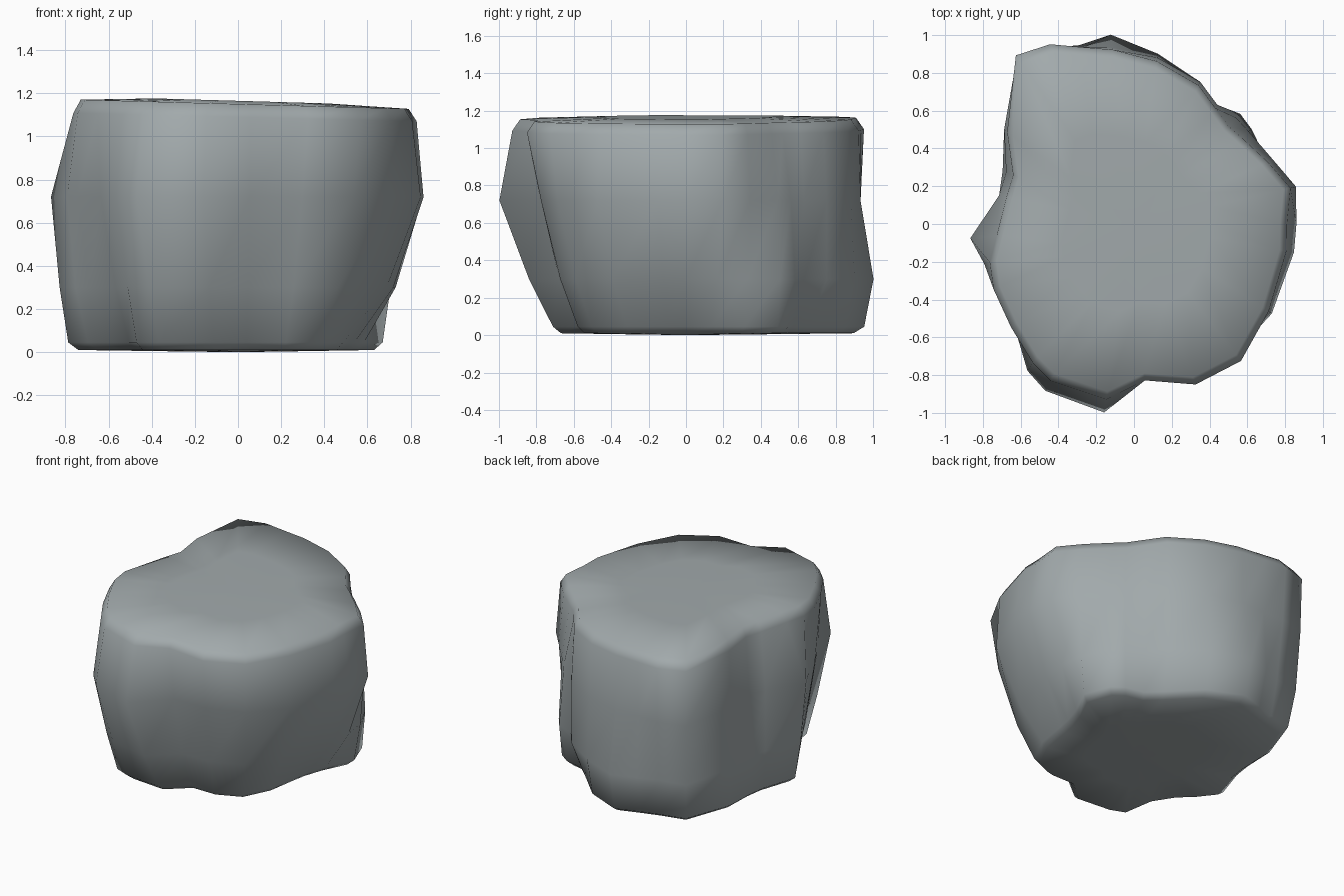
import bpy, bmesh, math

# Vertical facets of the boulder: angle, then radius at the four side heights
FACETS = [
    (0, .54, .72, .86, .81), (13, .60, .75, .88, .85), (25, .74, .78, .81, .78),
    (39, .78, .80, .78, .73), (46, .76, .81, .78, .72), (55, .70, .77, .77, .75),
    (65, .73, .83, .83, .81), (82, .86, .91, .89, .87), (97, .96, 1.01, .94, .93),
    (107, .94, .99, .97, .98), (115, .95, .99, 1.03, 1.05), (125, 1.0, 1.05, 1.08, 1.09),
    (144, .85, .85, .85, .83), (158, .75, .75, .73, .69), (168, .73, .73, .73, .69),
    (185, .79, .83, .87, .73), (195, .72, .78, .82, .79), (205, .66, .76, .82, .82),
    (220, .66, .74, .83, .85), (234, .80, .87, .96, .91), (242, .78, .88, 1.0, .94),
    (261, .72, .85, 1.01, .94), (274, .58, .68, .78, .83), (291, .62, .72, .83, .91),
    (308, .64, .75, .87, .92), (327, .58, .72, .87, .85), (350, .53, .70, .86, .82)]

# Rings from base to top: facet column, scale, height
RINGS = [(1, .5, .005), (1, .94, .01), (1, 1, .045), (2, 1, .30), (3, 1, .72),
         (4, 1, 1.09), (4, .955, 1.15), (4, .5, 1.165)]


def top_tilt(x, z):
    """The top is slightly higher on the left."""
    return z - .025 * x * max(0, z - .7) / .4


bm = bmesh.new()
rings = []
for col, scale, z in RINGS:
    ring = []
    for f in FACETS:
        a, r = math.radians(f[0]), f[col] * scale
        x, y = r * math.cos(a), r * math.sin(a)
        ring.append(bm.verts.new((x, y, top_tilt(x, z))))
    rings.append(ring)

# Sides
n = len(FACETS)
for lo, hi in zip(rings, rings[1:]):
    for i in range(n):
        j = (i + 1) % n
        bm.faces.new((lo[i], lo[j], hi[j], hi[i]))

# Base and top fans
base = bm.verts.new((0, 0, 0))
top = bm.verts.new((0, 0, 1.165))
for i in range(n):
    j = (i + 1) % n
    bm.faces.new((base, rings[0][j], rings[0][i]))
    bm.faces.new((top, rings[-1][i], rings[-1][j]))

bmesh.ops.recalc_face_normals(bm, faces=bm.faces)
for f in bm.faces:
    f.smooth = True
mesh = bpy.data.meshes.new("boulder")
bm.to_mesh(mesh)
bm.free()

# Stone colour
stone = bpy.data.materials.new("grey_stone")
stone.diffuse_color = (.36, .40, .41, 1)
mesh.materials.append(stone)

boulder = bpy.data.objects.new("boulder", mesh)
bpy.context.collection.objects.link(boulder)
